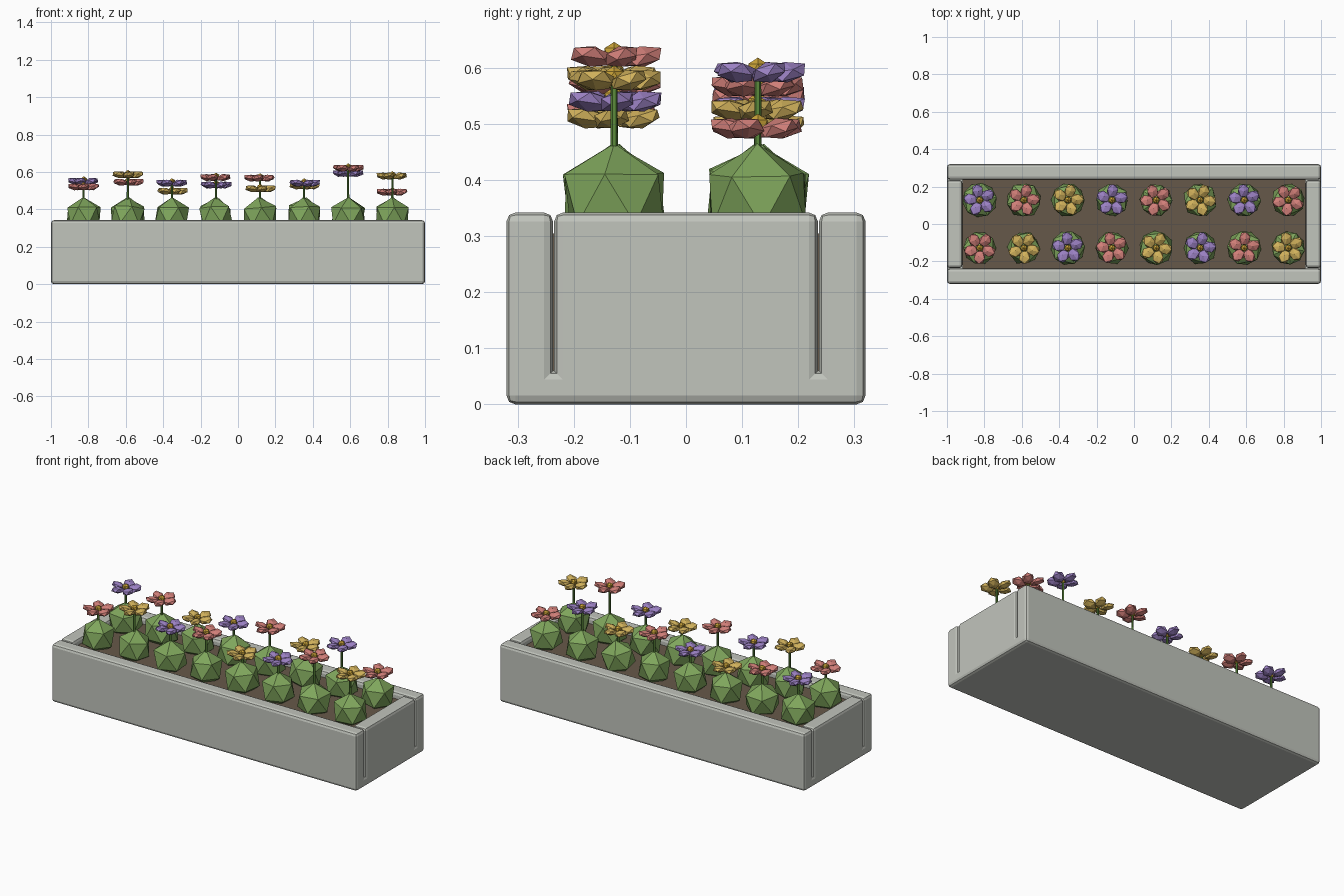
import bpy, bmesh, math, random
from mathutils import Matrix, Vector

random.seed(4)
if "Cube" in bpy.data.objects:
    bpy.data.objects.remove(bpy.data.objects["Cube"], do_unlink=True)


def material(name, r, g, b):
    lin = [(c / 255) ** 2.2 for c in (r, g, b)] + [1]
    m = bpy.data.materials.new(name)
    m.use_nodes = True
    m.diffuse_color = lin
    m.node_tree.nodes["Principled BSDF"].inputs["Base Color"].default_value = lin
    return m


stone = material("pale stone", 192, 195, 187)
soil = material("brown soil", 102, 89, 75)
leaf = material("leaf green", 126, 164, 92)
stalk = material("stem green", 92, 138, 62)
gold = material("golden centre", 205, 165, 60)
petal = {
    "pink": material("pink petal", 208, 126, 120),
    "yellow": material("yellow petal", 208, 176, 92),
    "purple": material("purple petal", 154, 128, 194),
}


def make_object(name, bm, *mats):
    mesh = bpy.data.meshes.new(name)
    bm.to_mesh(mesh)
    bm.free()
    for m in mats:
        mesh.materials.append(m)
    ob = bpy.data.objects.new(name, mesh)
    bpy.context.collection.objects.link(ob)
    return ob


def box(name, low, high, mat, bevel=0.0):
    low, high = Vector(low), Vector(high)
    bm = bmesh.new()
    bmesh.ops.create_cube(bm, size=1, matrix=Matrix.Translation((low + high) / 2)
                          @ Matrix.Diagonal((*(high - low), 1)))
    ob = make_object(name, bm, mat)
    if bevel:
        mod = ob.modifiers.new("rounded edges", "BEVEL")
        mod.width = bevel
        mod.segments = 2
    return ob


# Planter trough
W, D, H, EDGE = 1.0, 0.32, 0.342, 0.016
IN_X, IN_Y = 0.918, 0.237
box("base_slab", (-W, -D, 0), (W, D, 0.06), stone, EDGE)
box("front_wall", (-W, -D, 0.02), (W, -IN_Y, H), stone, EDGE)
box("back_wall", (-W, IN_Y, 0.02), (W, D, H), stone, EDGE)
box("left_wall", (IN_X, 0.002 - IN_Y, 0.02), (W, IN_Y - 0.002, H), stone, EDGE)
box("right_wall", (-W, 0.002 - IN_Y, 0.02), (-IN_X, IN_Y - 0.002, H), stone, EDGE)
box("soil_bed", (-IN_X, -IN_Y, 0.05), (IN_X, IN_Y, 0.305), soil)


def shrub(name, x, y):
    bm = bmesh.new()
    s = random.uniform(0.096, 0.104)
    bmesh.ops.create_icosphere(
        bm, subdivisions=1, radius=1,
        matrix=Matrix.Translation((x, y, 0.365)) @ Matrix.Rotation(random.uniform(0, 6), 4, "Z")
        @ Matrix.Rotation(random.uniform(-0.15, 0.15), 4, "X") @ Matrix.Diagonal((s, s, 0.1, 1)))
    make_object(name, bm, leaf)


def stem(name, x, y, top):
    bm = bmesh.new()
    low = 0.32
    bmesh.ops.create_cone(bm, cap_ends=True, segments=6, radius1=0.007, radius2=0.006,
                          depth=top - low, matrix=Matrix.Translation((x, y, (top + low) / 2)))
    make_object(name, bm, stalk)


def blossom(name, x, y, z, colour):
    # Five flattened petals around a small raised centre
    bm = bmesh.new()
    spin = random.uniform(0, 6)
    for i in range(5):
        place = (Matrix.Translation((x, y, z))
                 @ Matrix.Rotation(spin + i * math.tau / 5, 4, "Z")
                 @ Matrix.Translation((0.05, 0, 0))
                 @ Matrix.Rotation(-0.2, 4, "Y") @ Matrix.Rotation(0.2, 4, "X")
                 @ Matrix.Diagonal((0.041, 0.034, 0.019, 1)))
        bmesh.ops.create_icosphere(bm, subdivisions=1, radius=1, matrix=place)
    petals = set(bm.faces)
    bmesh.ops.create_icosphere(bm, subdivisions=1, radius=0.02,
                               matrix=Matrix.Translation((x, y, z + 0.006)))
    for f in bm.faces:
        f.material_index = 0 if f in petals else 1
    make_object(name, bm, petal[colour], gold)


# Two rows of plants: flower colour and height, from right to left
rows = {
    "front": (-0.128, [("pink", 0.52), ("yellow", 0.585), ("purple", 0.54), ("pink", 0.57),
                       ("yellow", 0.51), ("purple", 0.54), ("pink", 0.62), ("yellow", 0.578)]),
    "back": (0.128, [("purple", 0.55), ("pink", 0.545), ("yellow", 0.497), ("purple", 0.53),
                     ("pink", 0.567), ("yellow", 0.525), ("purple", 0.592), ("pink", 0.492)]),
}
for row, (y, flowers) in rows.items():
    for i, (colour, z) in enumerate(flowers):
        x = -0.825 + i * 0.2357
        shrub(f"{row}_shrub_{i + 1}", x, y)
        stem(f"{row}_stem_{i + 1}", x, y, z)
        blossom(f"{row}_flower_{i + 1}", x, y, z, colour)
